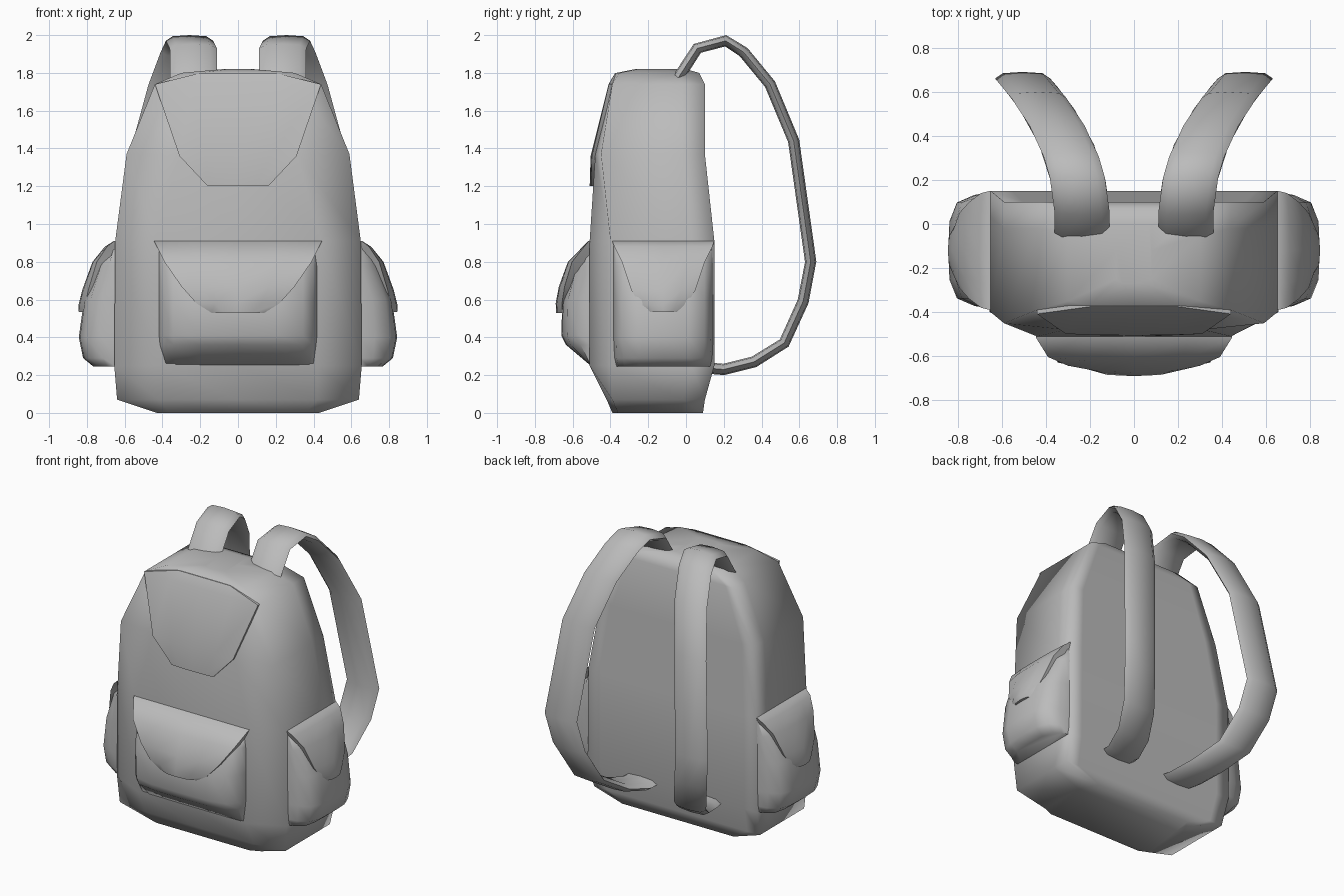
import bpy, bmesh
from math import radians
from mathutils import Vector, Matrix

cube = bpy.data.objects.get("Cube")
if cube:
    bpy.data.objects.remove(cube)

grey = bpy.data.materials.new("grey fabric")
grey.use_nodes = True
GREY = (0.5, 0.5, 0.5, 1)
grey.diffuse_color = GREY
grey.node_tree.nodes["Principled BSDF"].inputs["Base Color"].default_value = GREY


def loft(name, rings, angle, matrix=Matrix()):
    """Skin a list of closed rings, cap both ends and shade smooth."""
    bm = bmesh.new()
    rows = [[bm.verts.new(matrix @ Vector(p)) for p in ring] for ring in rings]
    count = len(rows[0])
    for a, b in zip(rows, rows[1:]):
        for i in range(count):
            j = (i + 1) % count
            bm.faces.new((a[i], a[j], b[j], b[i]))
    bm.faces.new(rows[0])
    bm.faces.new(rows[-1])
    bmesh.ops.recalc_face_normals(bm, faces=bm.faces)
    mesh = bpy.data.meshes.new(name)
    bm.to_mesh(mesh)
    bm.free()
    mesh.materials.append(grey)
    obj = bpy.data.objects.new(name, mesh)
    bpy.context.collection.objects.link(obj)
    bpy.ops.object.select_all(action='DESELECT')
    obj.select_set(True)
    bpy.context.view_layer.objects.active = obj
    bpy.ops.object.shade_smooth_by_angle(angle=radians(angle))
    return obj


def mirrored(half):
    """Complete a half ring that runs from centre back to centre front."""
    return half + [(-x, y, z) for x, y, z in reversed(half) if x > 0]


# Main bag: height, half width, back, side corner, front half width, front
levels = [
    (0.0, 0.43, 0.09, -0.36, 0.36, -0.39),
    (0.07, 0.64, 0.10, -0.39, 0.42, -0.42),
    (0.25, 0.655, 0.15, -0.40, 0.42, -0.51),
    (0.91, 0.65, 0.15, -0.40, 0.44, -0.51),
    (1.37, 0.59, 0.10, -0.45, 0.31, -0.48),
    (1.74, 0.44, 0.10, -0.39, 0.30, -0.40),
    (1.80, 0.30, 0.07, -0.35, 0.20, -0.37),
    (1.82, 0.08, 0.00, -0.25, 0.05, -0.27),
]
loft("main_bag", [
    mirrored([(0, yb, z), (w * 0.85, yb, z), (w, yb, z), (w, yb - 0.12, z),
              (w, ys, z), (fw, yf, z), (0, yf, z)])
    for z, w, yb, ys, fw, yf in levels], 100)


def panel(name, rows, shape, matrix, angle=50):
    """Bulging panel facing -y; rows give height, half width and depth."""
    rings = [mirrored([(0, 0.04, z), (w, 0.04, z)] +
                      [(w * u, -d * v, z) for u, v in shape])
             for z, w, d in rows]
    return loft(name, rings, angle, matrix)


BOX = [(1, 0), (0.95, 0.4), (0.82, 0.8), (0.5, 0.97), (0, 1)]
FLAP = [(1, 0.82), (0.55, 0.97), (0, 1)]

# Lid flap folded over the front of the bag
panel("lid_flap",
      [(1.80, 0.20, 0.0), (1.74, 0.44, 0.035), (1.36, 0.31, 0.13),
       (1.20, 0.16, 0.135)],
      [(1, 0.95), (0.55, 0.99), (0, 1)], Matrix.Translation((0, -0.375, 0)))

# Front pocket and its flap
front = Matrix.Translation((0, -0.505, 0))
panel("front_pocket",
      [(0.25, 0.40, 0.0), (0.36, 0.415, 0.13), (0.41, 0.42, 0.155),
       (0.60, 0.42, 0.15), (0.78, 0.42, 0.09), (0.90, 0.42, 0.01)],
      BOX, front, 70)
panel("front_pocket_flap",
      [(0.91, 0.445, 0.012), (0.80, 0.39, 0.12), (0.67, 0.30, 0.168),
       (0.58, 0.22, 0.185), (0.53, 0.14, 0.182)], FLAP, front)

# Side pockets and flaps, turned to face left and right
for side, sign in (("left", 1), ("right", -1)):
    turn = (Matrix.Translation((sign * 0.645, -0.12, 0)) @
            Matrix.Rotation(radians(90 * sign), 4, 'Z'))
    panel(side + "_pocket",
          [(0.245, 0.25, 0.12), (0.29, 0.26, 0.175), (0.40, 0.265, 0.198),
           (0.60, 0.265, 0.17), (0.78, 0.265, 0.10), (0.90, 0.265, 0.01)],
          BOX, turn, 70)
    panel(side + "_pocket_flap",
          [(0.91, 0.27, 0.012), (0.88, 0.26, 0.06), (0.80, 0.22, 0.125),
           (0.65, 0.17, 0.18), (0.57, 0.12, 0.20), (0.535, 0.09, 0.198)],
          FLAP, turn)

# Shoulder straps: side path, splaying outwards as they leave the back
path = [(-0.05, 1.76), (0.06, 1.93), (0.21, 1.97), (0.305, 1.91),
        (0.445, 1.74), (0.57, 1.44), (0.66, 0.80), (0.62, 0.59),
        (0.52, 0.37), (0.36, 0.27), (0.20, 0.23), (0.08, 0.24)]
section = [(0.125, 0), (0.09, 0.024), (0, 0.03), (-0.09, 0.024),
           (-0.125, 0), (-0.09, -0.024), (0, -0.03), (0.09, -0.024)]


def splay(y):
    return 0.235 + 0.27 * (max(y, 0) / 0.66) ** 2.2


for side, sign in (("left", 1), ("right", -1)):
    rings = []
    for i, (y, z) in enumerate(path):
        before = Vector(path[max(i - 1, 0)])
        after = Vector(path[min(i + 1, len(path) - 1)])
        along = (after - before).normalized()
        rings.append([(sign * (splay(y) + u), y - along.y * v, z + along.x * v)
                      for u, v in section])
    loft(side + "_strap", rings, 75)
